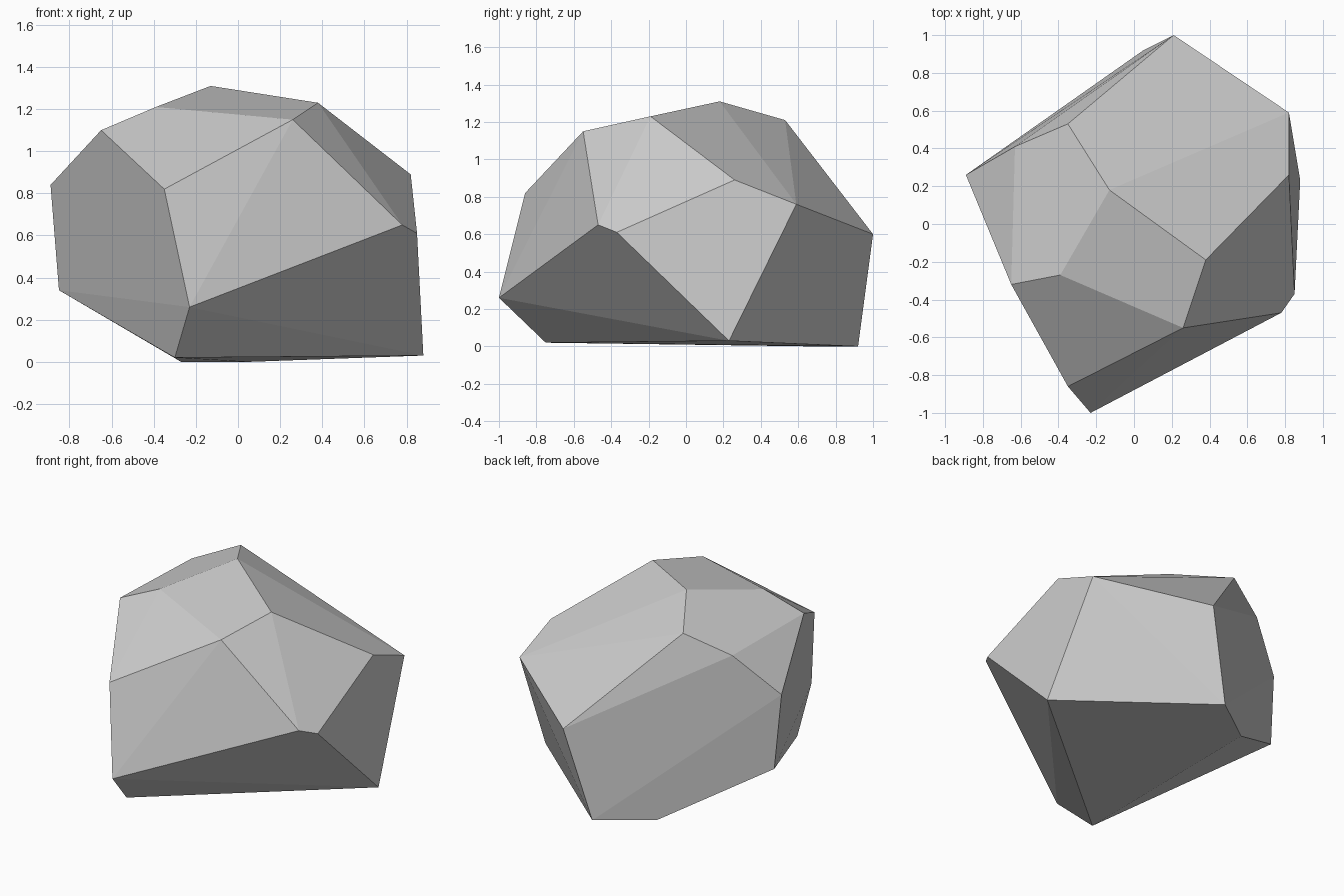
import bpy
import bmesh
from math import radians

# Remove the default cube only
default_cube = bpy.data.objects.get("Cube")
if default_cube:
    bpy.data.objects.remove(default_cube, do_unlink=True)


def make_material(name, colour):
    """Plain flat material, same colour in viewport and render."""
    material = bpy.data.materials.new(name)
    material.use_nodes = True
    material.diffuse_color = colour
    shader = next(n for n in material.node_tree.nodes if n.type == "BSDF_PRINCIPLED")
    shader.inputs["Base Color"].default_value = colour
    shader.inputs["Roughness"].default_value = 1
    return material


# Corners of the boulder, grouped by the part of the stone they shape
crown = [(-.13, .18, 1.31), (.38, -.19, 1.23), (.26, -.55, 1.15),
         (-.39, -.27, 1.21), (-.35, .53, 1.21)]
left_shoulder = [(-.65, -.32, 1.10), (-.63, .41, 1.09), (-.89, .26, .84)]
right_shoulder = [(.82, .26, .89), (.82, .59, .76), (.21, 1, .60)]
front_ridge = [(-.35, -.86, .82), (-.23, -1, .26),
               (.78, -.47, .65), (.85, -.37, .61)]
base = [(-.85, .28, .34), (-.30, -.75, .02), (.88, .23, .03),
        (.05, .92, 0), (-.27, .69, 0)]


def make_faceted_stone(name, corners, material):
    """Wrap the corners in a hull and merge its nearly coplanar triangles."""
    bm = bmesh.new()
    for corner in corners:
        bm.verts.new(corner)
    bmesh.ops.convex_hull(bm, input=bm.verts[:])
    loose = [v for v in bm.verts if not v.link_faces]
    bmesh.ops.delete(bm, geom=loose, context="VERTS")
    bmesh.ops.dissolve_limit(bm, angle_limit=radians(4), use_dissolve_boundaries=False,
                             verts=bm.verts[:], edges=bm.edges[:])
    bmesh.ops.recalc_face_normals(bm, faces=bm.faces[:])
    for face in bm.faces:
        face.smooth = False
    mesh = bpy.data.meshes.new(name)
    bm.to_mesh(mesh)
    bm.free()
    mesh.materials.append(material)
    stone = bpy.data.objects.new(name, mesh)
    bpy.context.scene.collection.objects.link(stone)
    return stone


# Single boulder in one grey
stone_grey = make_material("stone grey", (.6, .6, .6, 1))
make_faceted_stone("boulder",
                   crown + left_shoulder + right_shoulder + front_ridge + base,
                   stone_grey)
